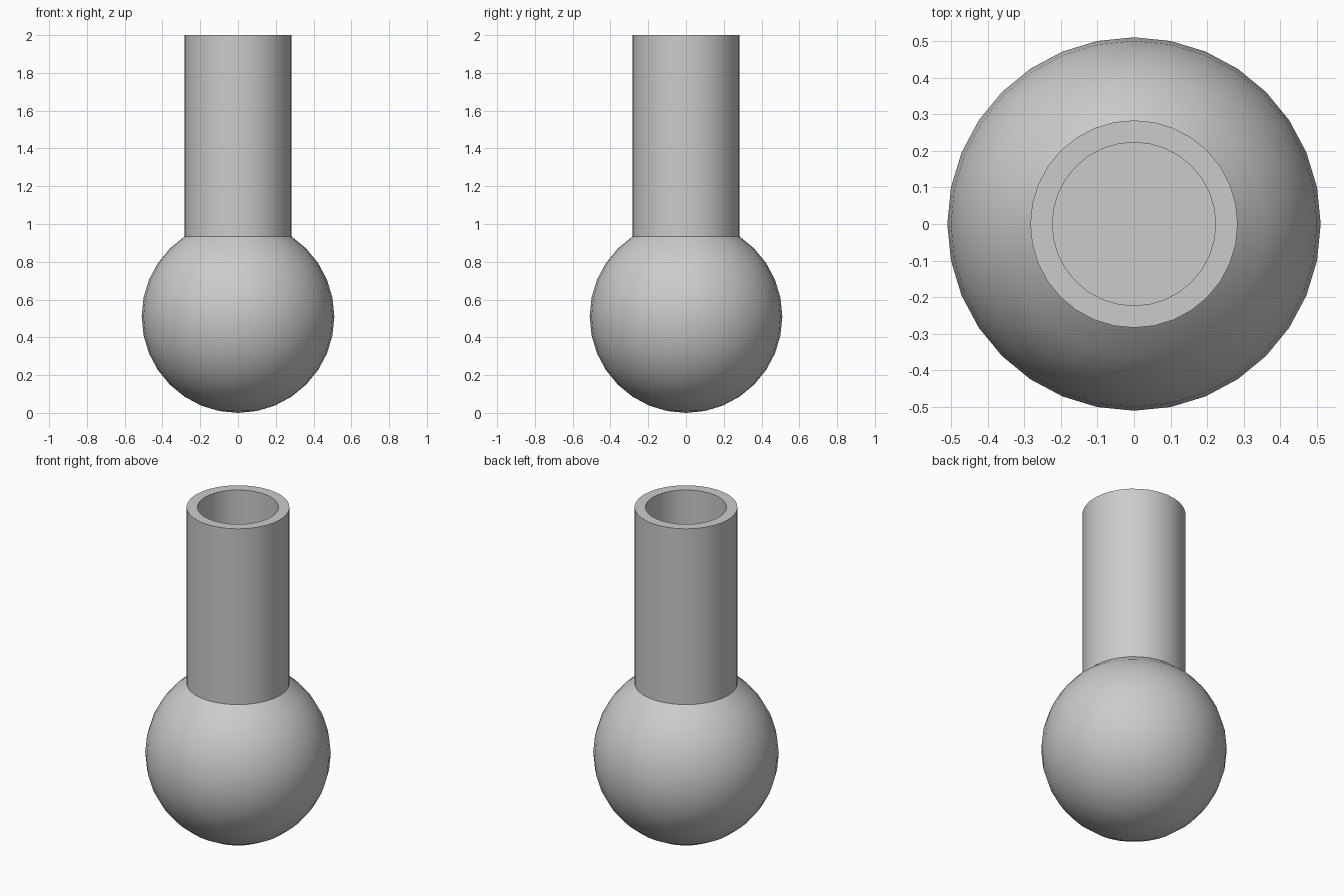
import bpy
import bmesh
from math import sin, cos, pi, radians

cube = bpy.data.objects.get("Cube")
if cube:
    bpy.data.objects.remove(cube, do_unlink=True)

SEGMENTS, RINGS = 32, 16
RADIUS, TOP, BORE = 0.51, 2.0, 0.223

grey = bpy.data.materials.new("plain grey")
grey.use_nodes = True
colour = (0.6, 0.6, 0.6, 1)
grey.diffuse_color = colour
grey.node_tree.nodes["Principled BSDF"].inputs["Base Color"].default_value = colour

# Round bulb up to the ring where the neck begins
profile = [(RADIUS * sin(pi * i / RINGS), RADIUS - RADIUS * cos(pi * i / RINGS))
           for i in range(RINGS - 2)]
neck_radius, neck_base = profile[-1]

# Straight neck, flat rim and flat-bottomed bore
profile += [(neck_radius, TOP), (BORE, TOP), (BORE, neck_base), (0, neck_base)]

bm = bmesh.new()
verts = [bm.verts.new((r, 0, z)) for r, z in profile]
edges = [bm.edges.new(pair) for pair in zip(verts, verts[1:])]
bmesh.ops.spin(bm, geom=verts + edges, cent=(0, 0, 0), axis=(0, 0, 1),
               angle=2 * pi, steps=SEGMENTS, use_duplicate=False)
bmesh.ops.remove_doubles(bm, verts=bm.verts, dist=0.0001)
bmesh.ops.recalc_face_normals(bm, faces=bm.faces)
mesh = bpy.data.meshes.new("flask")
bm.to_mesh(mesh)
bm.free()

flask = bpy.data.objects.new("flask", mesh)
bpy.context.collection.objects.link(flask)
mesh.materials.append(grey)

# Smooth walls with crisp rim and neck joint
bpy.ops.object.select_all(action='DESELECT')
flask.select_set(True)
bpy.context.view_layer.objects.active = flask
bpy.ops.object.shade_smooth_by_angle(angle=radians(30))
